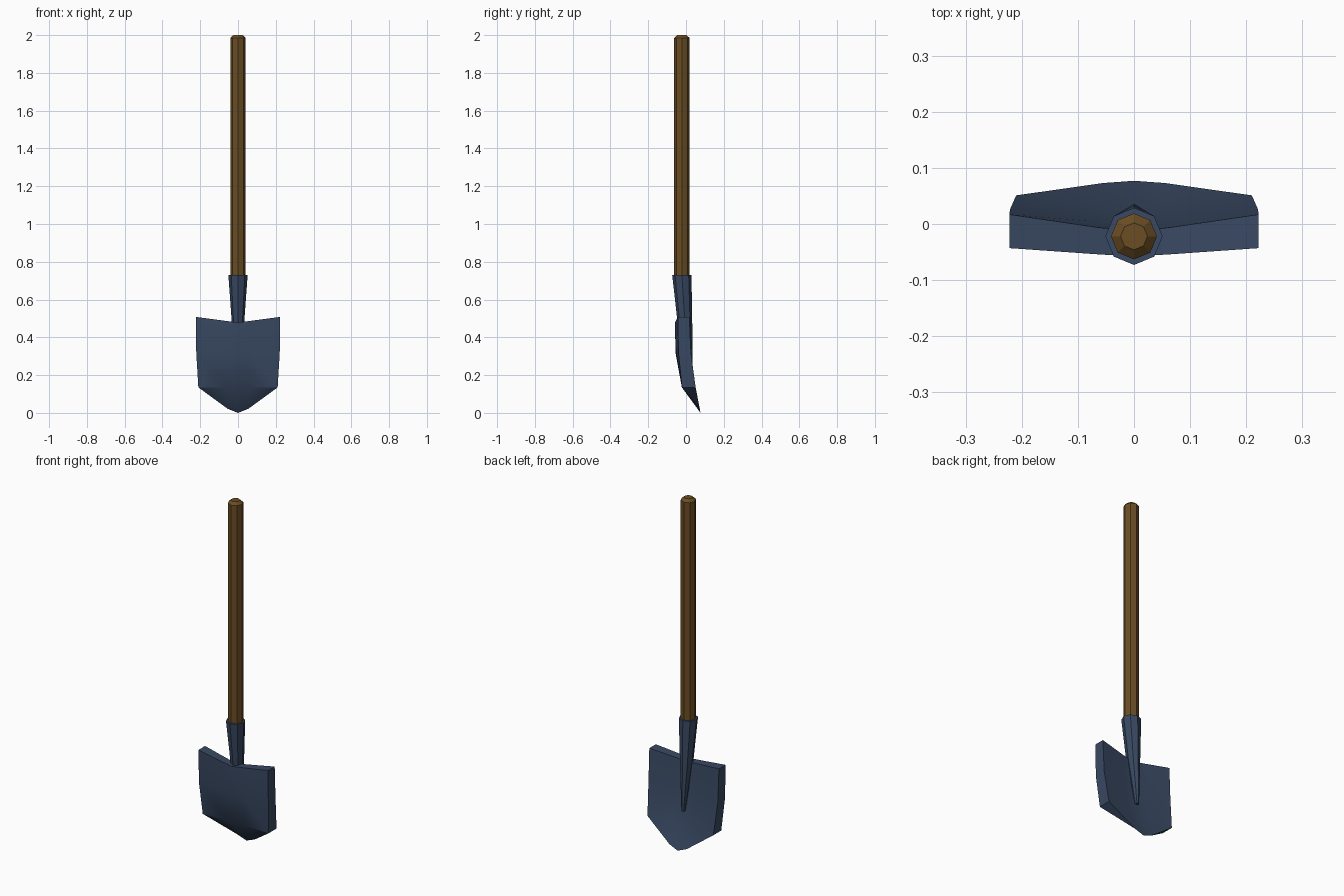
import bpy, bmesh, math

if "Cube" in bpy.data.objects:
    bpy.data.objects.remove(bpy.data.objects["Cube"])


def material(name, color):
    m = bpy.data.materials.new(name)
    m.diffuse_color = (*color, 1)
    m.use_nodes = True
    m.node_tree.nodes["Principled BSDF"].inputs["Base Color"].default_value = m.diffuse_color
    return m


steel = material("blue steel", (0.040, 0.066, 0.122))
wood = material("brown wood", (0.145, 0.073, 0.017))


def finish(name, bm, mat, smooth=False):
    bmesh.ops.recalc_face_normals(bm, faces=bm.faces)
    me = bpy.data.meshes.new(name)
    bm.to_mesh(me)
    bm.free()
    me.materials.append(mat)
    ob = bpy.data.objects.new(name, me)
    bpy.context.collection.objects.link(ob)
    if smooth:
        bpy.ops.object.select_all(action='DESELECT')
        ob.select_set(True)
        bpy.context.view_layer.objects.active = ob
        bpy.ops.object.shade_smooth_by_angle(angle=math.radians(30))
    return ob


def loft(name, rings, mat, sides=8):
    """Octagonal rings (z, centre y, x radius, y radius) joined into a solid."""
    bm = bmesh.new()
    loops = []
    for z, cy, rx, ry in rings:
        loops.append([bm.verts.new((rx * math.cos(2 * math.pi * i / sides),
                                    cy + ry * math.sin(2 * math.pi * i / sides), z))
                      for i in range(sides)])
    for a, b in zip(loops, loops[1:]):
        for i in range(sides):
            j = (i + 1) % sides
            bm.faces.new((a[i], a[j], b[j], b[i]))
    bm.faces.new(loops[0][::-1])
    bm.faces.new(loops[-1])
    return finish(name, bm, mat)


# Wooden shaft with chamfered top
loft("handle", [(0.70, -0.022, 0.041, 0.041), (1.985, -0.022, 0.041, 0.041),
                (2.0, -0.022, 0.024, 0.024)], wood)

# Socket tapering to a spike on the back of the blade
loft("socket", [(0.21, 0.022, 0.010, 0.014), (0.48, -0.006, 0.033, 0.039),
                (0.73, -0.022, 0.051, 0.051)], steel)

# Blade: columns from edge to centre, each row is (x, z, front y, back y)
edge = [(0.222, 0.508, -0.043, 0.017), (0.221, 0.32, -0.040, 0.026),
        (0.210, 0.135, -0.021, 0.051), (0.210, 0.135, -0.021, 0.051)]
inner = [(0.065, 0.487, -0.054, -0.006), (0.065, 0.32, -0.053, 0.004),
         (0.060, 0.135, -0.021, 0.034), (0.055, 0.022, 0.073, 0.073)]
centre = [(0, 0.479, -0.058, -0.013), (0, 0.32, -0.056, -0.001),
          (0, 0.135, -0.022, 0.030), (0, 0.0, 0.077, 0.077)]
mirror = lambda col: [(-x, z, f, b) for x, z, f, b in col]
columns = [mirror(edge), mirror(inner), centre, inner, edge]

bm = bmesh.new()
front = [[bm.verts.new((x, f, z)) for x, z, f, b in c] for c in columns]
back = [[bm.verts.new((x, b, z)) for x, z, f, b in c] for c in columns]
for g in (front, back):
    for i in range(4):
        for j in range(3):
            bm.faces.new((g[i][j], g[i + 1][j], g[i + 1][j + 1], g[i][j + 1]))
for i in range(4):
    for j in (0, 3):
        bm.faces.new((front[i][j], front[i + 1][j], back[i + 1][j], back[i][j]))
for i in (0, 4):
    for j in range(3):
        bm.faces.new((front[i][j], front[i][j + 1], back[i][j + 1], back[i][j]))
bmesh.ops.remove_doubles(bm, verts=bm.verts, dist=0.0001)
finish("blade", bm, steel, smooth=True)
